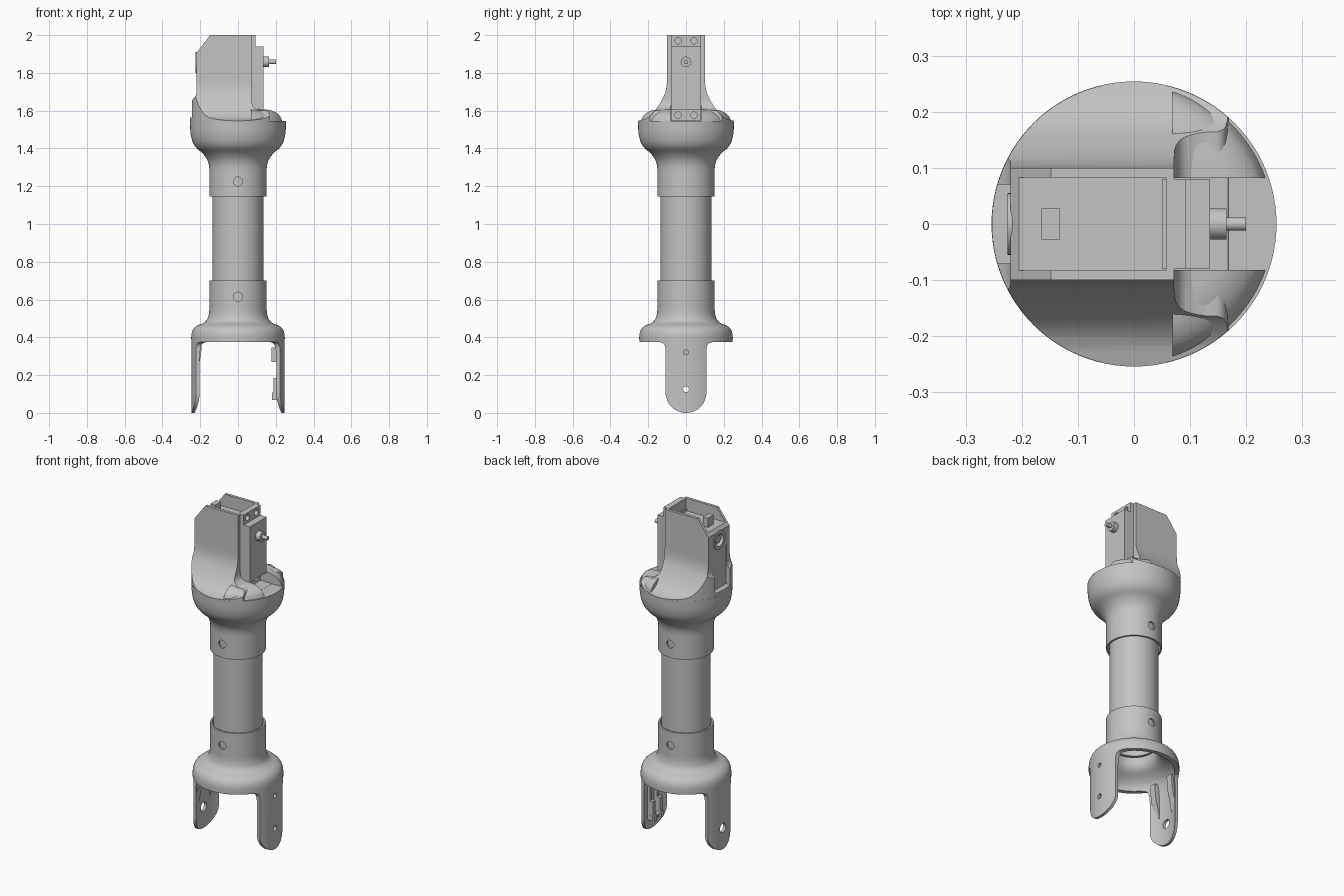
import bpy, bmesh, math
from mathutils import Matrix, Vector

if "Cube" in bpy.data.objects:
    bpy.data.objects.remove(bpy.data.objects["Cube"], do_unlink=True)

grey = bpy.data.materials.new("plain grey")
grey.use_nodes = True
GREY = (0.55, 0.55, 0.55, 1)
grey.diffuse_color = GREY
grey.node_tree.nodes["Principled BSDF"].inputs["Base Color"].default_value = GREY


def finish(name, bm):
    bmesh.ops.remove_doubles(bm, verts=bm.verts, dist=1e-5)
    bmesh.ops.recalc_face_normals(bm, faces=bm.faces)
    mesh = bpy.data.meshes.new(name)
    bm.to_mesh(mesh)
    bm.free()
    mesh.materials.append(grey)
    ob = bpy.data.objects.new(name, mesh)
    bpy.context.collection.objects.link(ob)
    return ob


def soften(pts, rounds=2):
    # corner cutting that keeps both end points
    for _ in range(rounds):
        out = [pts[0]]
        for (a, b), (c, d) in zip(pts, pts[1:]):
            out += [(a * .75 + c * .25, b * .75 + d * .25), (a * .25 + c * .75, b * .25 + d * .75)]
        pts = out + [pts[-1]]
    return pts


def lathe(name, profile, steps=96):
    bm = bmesh.new()
    vs = [bm.verts.new((r, 0, z)) for r, z in profile]
    es = [bm.edges.new(p) for p in zip(vs, vs[1:])]
    bmesh.ops.spin(bm, geom=vs + es, cent=(0, 0, 0), axis=(0, 0, 1),
                   angle=math.tau, steps=steps)
    return finish(name, bm)


def prism(name, pts, axis, lo, hi):
    # outline in (y, z) swept along x, or in (x, z) swept along y
    bm = bmesh.new()
    place = (lambda u, z: (lo, u, z)) if axis == "x" else (lambda u, z: (u, lo, z))
    face = bm.faces.new([bm.verts.new(place(u, z)) for u, z in pts])
    ext = bmesh.ops.extrude_face_region(bm, geom=[face])["geom"]
    move = Vector((hi - lo, 0, 0) if axis == "x" else (0, hi - lo, 0))
    bmesh.ops.translate(bm, vec=move, verts=[v for v in ext if isinstance(v, bmesh.types.BMVert)])
    return finish(name, bm)


def box(name, x0, x1, y0, y1, z0, z1):
    return prism(name, [(y0, z0), (y1, z0), (y1, z1), (y0, z1)], "x", x0, x1)


def rod(name, centre, axis, radius, length, sides=40):
    turn = {"x": Matrix.Rotation(math.pi / 2, 4, "Y"),
            "y": Matrix.Rotation(math.pi / 2, 4, "X"), "z": Matrix()}[axis]
    bm = bmesh.new()
    bmesh.ops.create_cone(bm, cap_ends=True, segments=sides, radius1=radius, radius2=radius,
                          depth=length, matrix=Matrix.Translation(centre) @ turn)
    return finish(name, bm)


def carve(ob, cutter, operation="DIFFERENCE"):
    mod = ob.modifiers.new("carve", "BOOLEAN")
    mod.operation, mod.object, mod.solver = operation, cutter, "EXACT"
    bpy.context.view_layer.objects.active = ob
    bpy.ops.object.modifier_apply(modifier=mod.name)
    bpy.data.objects.remove(cutter, do_unlink=True)


def mirrored(half):
    return half + [(-u, z) for u, z in reversed(half)]


# Lower fork: a bell shell trimmed to two round-ended legs
outer = soften([(.247, .36), (.248, .425), (.225, .46), (.168, .48), (.152, .525), (.152, .58)])
inner = soften([(.12, .53), (.125, .47), (.19, .43), (.222, .39), (.23, .30)])
fork = lathe("lower_fork", [(.247, -.02)] + outer + [(.152, .70), (.142, .70), (.142, .53)]
             + inner + [(.23, -.02), (.247, -.02)])
arc = [(.108 * math.sin(a), .108 - .108 * math.cos(a))
       for a in (math.pi / 2 * i / 14 for i in range(1, 15))]
side = arc + soften([(.108, .29), (.108, .36), (.135, .376), (.19, .376)]) + [(.3, .376), (.3, .8)]
carve(fork, prism("cutter", [(0, 0)] + mirrored(side), "x", -.4, .4), "INTERSECT")
carve(fork, rod("cutter", (0, 0, .615), "y", .024, .5))
carve(fork, rod("cutter", (-.24, 0, .128), "x", .027, .1))
for z, r in ((.125, .015), (.322, .013)):
    carve(fork, rod("cutter", (.24, 0, z), "x", r, .1))

# Ribs inside the right leg
rib = [(-.224, .18)] + soften([(-.222, .18), (-.212, .25), (-.197, .29), (-.19, .39)]) + [(-.224, .39)]
for s, tag in ((1, "back"), (-1, "front")):
    prism("leg_rib_" + tag, rib, "y", s * .05, s * .09)

# Bracket on the inside of the left leg
for s, tag in ((1, "back"), (-1, "front")):
    y0, y1 = sorted((s * .022, s * .045))
    box("bracket_lug_" + tag, .18, .232, y0, y1, .068, .107)
    box("bracket_rail_" + tag, .187, .232, y0, y1, .107, .185)
    box("bracket_block_" + tag, .178, .232, y0, y1, .27, .345)
    box("bracket_strip_" + tag, .21, .232, y0, y1, .185, .27)
bracket_pin = rod("bracket_pin", (.2, 0, .088), "y", .012, .1)

# Middle tube
lathe("middle_tube", [(.135, .54), (.135, 1.29), (.12, 1.29), (.12, .54), (.135, .54)])

# Upper cup with its collar
flare = soften([(.152, 1.25), (.152, 1.32), (.18, 1.37), (.232, 1.41), (.252, 1.47), (.254, 1.545)])
cup = lathe("upper_cup", [(0, 1.29), (.142, 1.29), (.142, 1.145), (.152, 1.145)] + flare + [(0, 1.545)])
carve(cup, rod("cutter", (0, 0, 1.225), "y", .024, .5))

# Rounded shoulder beside the motor slot
dome = lathe("cup_shoulder", [(0, 1.54), (.248, 1.54)]
             + soften([(.248, 1.545), (.235, 1.58), (.19, 1.605), (.13, 1.608)]) + [(0, 1.608)])
carve(dome, box("cutter", .069, .4, -.4, .4, 1.5, 1.7), "INTERSECT")
carve(dome, box("cutter", .05, .4, -.082, .082, 1.5, 1.7))

# Motor housing: flared on both sides, clipped round to the cup
half = [(.256, 1.535)] + soften([(.256, 1.545), (.19, 1.565), (.135, 1.64), (.102, 1.71),
                                 (.1, 1.80)]) + [(.1, 2)]
housing = prism("motor_housing", mirrored(half), "x", -.26, .2)
face = [(-.27, 1.5), (-.27, 1.6)] + soften([(-.255, 1.61), (-.25, 1.65), (-.22, 1.68), (-.22, 1.72)])
face += [(-.22, 1.905), (-.14, 2.01), (.071, 2.01)]
face += soften([(.071, 1.70), (.073, 1.62), (.12, 1.60), (.165, 1.60), (.168, 1.545)]) + [(.168, 1.5)]
carve(housing, prism("cutter", face, "y", -.4, .4), "INTERSECT")
carve(housing, rod("cutter", (0, 0, 1.8), "z", .2535, 1, 96), "INTERSECT")
carve(housing, box("cutter", .071, .3, -.082, .082, 1.546, 2.1))
carve(housing, box("cutter", -.4, -.219, -.07, .07, 1.565, 1.8))
carve(housing, box("cutter", -.205, .057, -.083, .083, 1.925, 2.1))
carve(housing, rod("cutter", (-.22, 0, 1.855), "x", .052, .05))
box("cable_block", -.165, -.132, -.028, .028, 1.90, 1.98)

# Bearing in the right face of the housing
bearing = rod("bearing_ring", (-.212, 0, 1.855), "x", .055, .026)
carve(bearing, rod("cutter", (-.22, 0, 1.855), "x", .036, .1))
rod("bearing_hub", (-.2, 0, 1.855), "x", .022, .03)

# Motor: body, screw tabs and stepped shaft
box("motor_body", .05, .135, -.08, .08, 1.605, 1.94)
for z0, z1, tag in ((1.94, 2, "upper"), (1.547, 1.605, "lower")):
    tab = box("motor_tab_" + tag, .066, .093, -.08, .08, z0, z1)
    for y in (-.042, .042):
        carve(tab, rod("cutter", (.085, y, (z0 + z1) / 2), "x", .017, .1, 24))
rod("shaft_collar", (.145, 0, 1.858), "x", .028, .04)
rod("shaft", (.165, 0, 1.858), "x", .012, .07)

# Smooth curved faces, keep hard edges
for ob in bpy.context.collection.objects:
    if ob.type == "MESH":
        bpy.ops.object.select_all(action="DESELECT")
        ob.select_set(True)
        bpy.context.view_layer.objects.active = ob
        bpy.ops.object.shade_smooth_by_angle(angle=math.radians(32))
